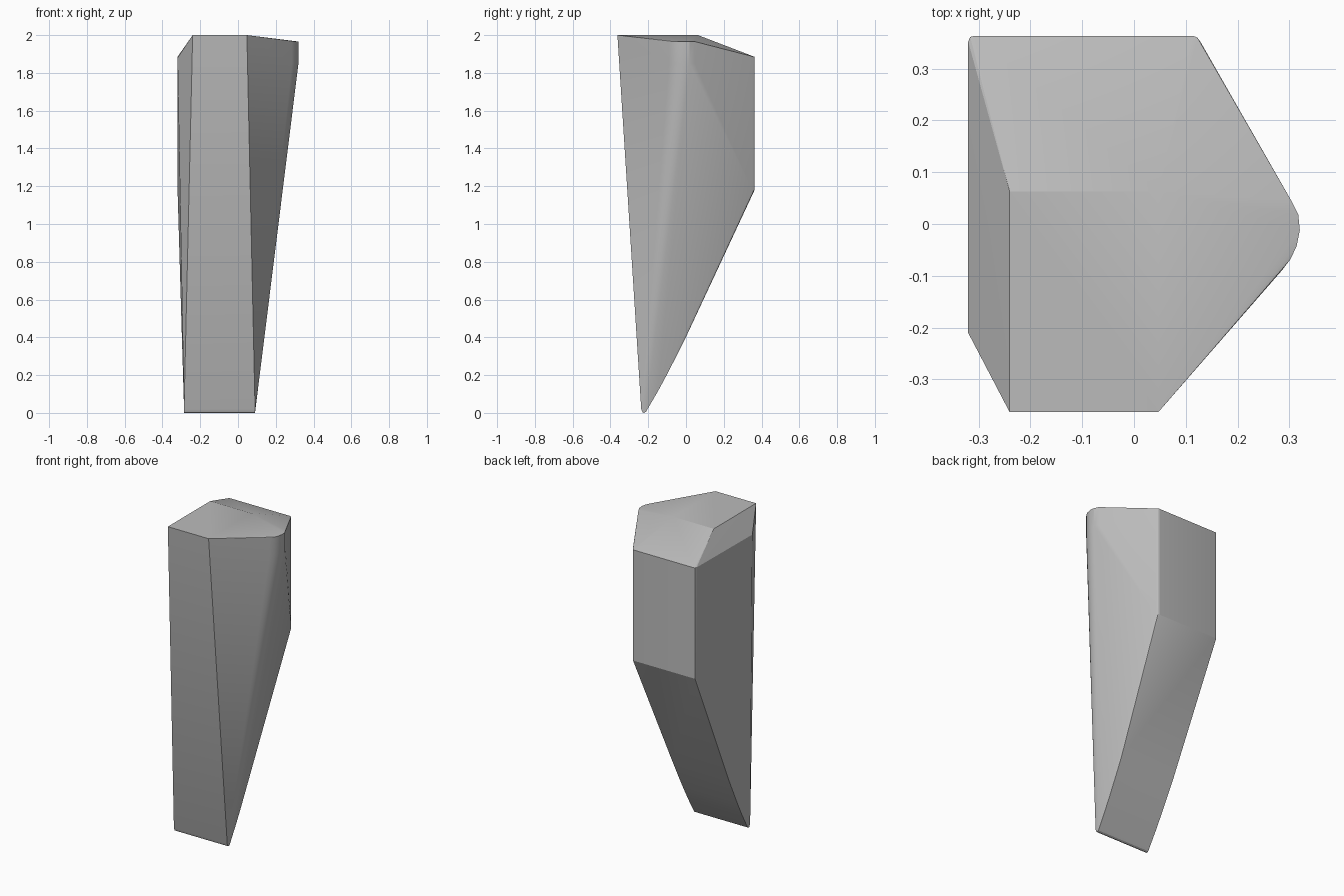
import bpy, bmesh, math

cube = bpy.data.objects.get("Cube")
if cube:
    bpy.data.objects.remove(cube)

# Single stone grey
stone = bpy.data.materials.new("stone_grey")
stone.use_nodes = True
GREY = (0.5, 0.5, 0.5, 1)
stone.diffuse_color = GREY
stone.node_tree.nodes["Principled BSDF"].inputs["Base Color"].default_value = GREY


def hull_object(name, points):
    """Convex solid around the points, with coplanar triangles merged."""
    bm = bmesh.new()
    for p in points:
        bm.verts.new(p)
    result = bmesh.ops.convex_hull(bm, input=bm.verts)
    loose = {g for g in result["geom_interior"] + result["geom_unused"]
             if isinstance(g, bmesh.types.BMVert)}
    bmesh.ops.delete(bm, geom=list(loose), context="VERTS")
    bmesh.ops.dissolve_limit(bm, angle_limit=math.radians(0.7),
                             verts=bm.verts, edges=bm.edges)
    bmesh.ops.recalc_face_normals(bm, faces=bm.faces)
    mesh = bpy.data.meshes.new(name)
    bm.to_mesh(mesh)
    bm.free()
    obj = bpy.data.objects.new(name, mesh)
    bpy.context.collection.objects.link(obj)
    mesh.materials.append(stone)
    return obj


# Flat top and front chamfer corner
points = [(x, y, 2) for x in (-0.24, 0.047) for y in (-0.363, 0.063)]
points.append((-0.32, -0.21, 1.88))

# Back wall with small rounded vertical corners
back = [(-0.32, 0.352), (-0.316, 0.361), (-0.308, 0.363),
        (0.114, 0.363), (0.122, 0.36), (0.128, 0.352)]
points += [(x, y, z) for x, y in back for z in (1.18, 1.885)]

# Rounded side ridge
ridge = [(0.285, -0.09), (0.302, -0.068), (0.314, -0.042),
         (0.32, -0.012), (0.317, 0.018), (0.303, 0.046)]
points += [(x, y, z) for x, y in ridge for z in (1.85, 1.966)]

# Curved underside running down to a narrow rounded foot
underside = [(-0.237, 0.02), (-0.23, 0.003), (-0.222, 0), (-0.212, 0.006),
             (-0.15, 0.112), (-0.105, 0.195), (-0.05, 0.302), (0, 0.402)]
for y, z in underside:
    points += [(-0.285 - 0.03 * z, y, z), (0.09 + 0.01 * z, y, z)]

rock = hull_object("rock_shard", points)

# Soft shading across the rounded parts, crisp facets elsewhere
bpy.ops.object.select_all(action="DESELECT")
rock.select_set(True)
bpy.context.view_layer.objects.active = rock
bpy.ops.object.shade_smooth_by_angle(angle=math.radians(20))
